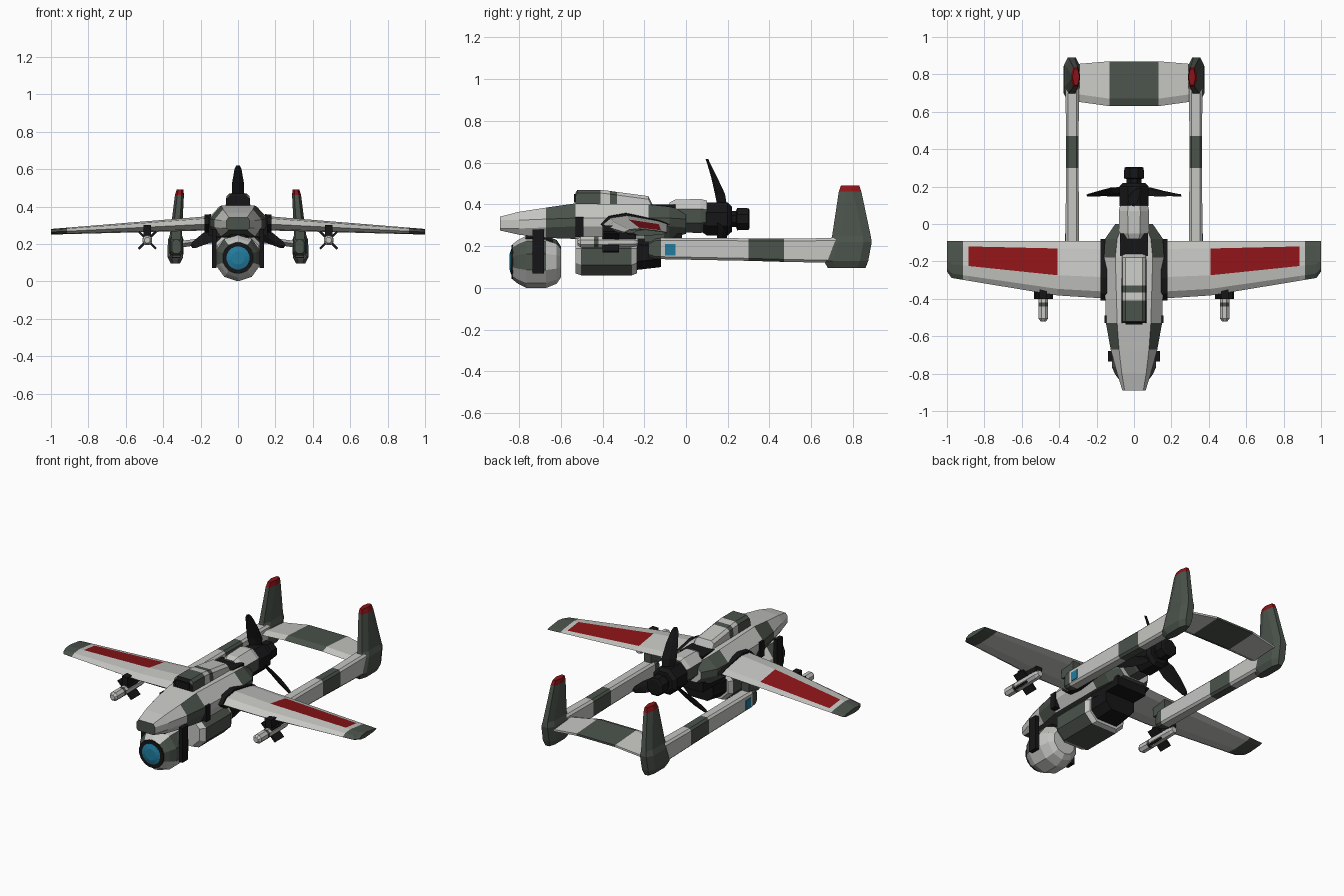
import bpy, bmesh, math
from mathutils import Vector, Matrix

if "Cube" in bpy.data.objects:
    bpy.data.objects.remove(bpy.data.objects["Cube"])

WHITE, GREY, BLACK, RED, BLUE = range(5)


def make_material(name, rgb):
    m = bpy.data.materials.new(name)
    m.use_nodes = True
    m.diffuse_color = (*rgb, 1)
    m.node_tree.nodes["Principled BSDF"].inputs["Base Color"].default_value = (*rgb, 1)
    return m


MATS = [make_material("pale grey", (0.56, 0.56, 0.54)),
        make_material("dark green grey", (0.07, 0.085, 0.07)),
        make_material("black", (0.008, 0.008, 0.009)),
        make_material("red", (0.26, 0.007, 0.009)),
        make_material("lens blue", (0.015, 0.2, 0.34))]


def loft(name, rings, rule):
    """Skin equal rings of points; rule is a colour or a function of centre and normal."""
    bm = bmesh.new()
    vs = [[bm.verts.new(p) for p in ring] for ring in rings]
    n = len(vs[0])
    for a, b in zip(vs, vs[1:]):
        for i in range(n):
            bm.faces.new((a[i], a[(i + 1) % n], b[(i + 1) % n], b[i]))
    bm.faces.new(vs[0])
    bm.faces.new(vs[-1])
    bmesh.ops.recalc_face_normals(bm, faces=bm.faces)
    for f in bm.faces:
        f.material_index = rule(f.calc_center_median(), f.normal) if callable(rule) else rule
    me = bpy.data.meshes.new(name)
    bm.to_mesh(me)
    bm.free()
    for m in MATS:
        me.materials.append(m)
    ob = bpy.data.objects.new(name, me)
    bpy.context.collection.objects.link(ob)
    return ob


def lathe(name, x, z, profile, rule, sides=8):
    """Turn (y, radius) pairs around a lengthwise axis."""
    angles = [math.tau * (i + 0.5) / sides for i in range(sides)]
    return loft(name, [[(x + r * math.cos(a), y, z + r * math.sin(a)) for a in angles]
                       for y, r in profile], rule)


def box(name, x, y, z, rule, taper=1.0):
    """Box from (min, max) spans, with the top narrowed in x by taper."""
    c, h = (x[0] + x[1]) / 2, (x[1] - x[0]) / 2
    ring = lambda k, zz: [(c - h * k, y[0], zz), (c + h * k, y[0], zz),
                          (c + h * k, y[1], zz), (c - h * k, y[1], zz)]
    return loft(name, [ring(1, z[0]), ring(taper, z[1])], rule)


# Fuselage: eight-sided sections of top, shoulder, waist and bottom
def section(y, wt, zt, ws, zs, wb, zb):
    half = [(wt, zt), (ws, zs), (ws, zs - 0.04), (wb, zb)]
    return [(w, y, z) for w, z in half] + [(-w, y, z) for w, z in reversed(half)]


def fuselage_colour(c, n):
    if n.y < -0.9:
        return GREY
    if abs(n.x) > 0.25 and (-0.7 < c.y < -0.53 or c.y > -0.2):
        return GREY
    return GREY if n.z < -0.8 else WHITE


loft("fuselage", [section(*s) for s in (
    (-0.89, 0.05, 0.342, 0.062, 0.325, 0.05, 0.275),
    (-0.8, 0.065, 0.365, 0.09, 0.325, 0.07, 0.255),
    (-0.67, 0.08, 0.385, 0.125, 0.33, 0.09, 0.24),
    (-0.53, 0.09, 0.405, 0.15, 0.335, 0.12, 0.235),
    (-0.18, 0.10, 0.40, 0.16, 0.335, 0.12, 0.235),
    (-0.08, 0.09, 0.39, 0.155, 0.335, 0.11, 0.235),
    (0.0, 0.06, 0.37, 0.10, 0.33, 0.07, 0.26))], fuselage_colour)

# Spine with its air intake and stripe
spine = [(-0.53, 0.455), (-0.52, 0.47), (-0.41, 0.47), (-0.365, 0.465), (-0.33, 0.46), (-0.18, 0.44), (-0.16, 0.4)]


def spine_colour(c, n):
    if n.y < -0.8:
        return BLACK
    return GREY if c.y < -0.41 or -0.365 < c.y < -0.33 else WHITE


loft("spine", [[(-0.068, y, 0.38), (-0.062, y, z - 0.015), (-0.045, y, z),
                (0.045, y, z), (0.062, y, z - 0.015), (0.068, y, 0.38)] for y, z in spine], spine_colour)
box("intake_mouth", (-0.045, 0.045), (-0.537, -0.528), (0.41, 0.45), BLACK)
box("rear_deck", (-0.075, 0.075), (-0.17, -0.05), (0.36, 0.4), BLACK)

# Belly pod and the block behind it
def oct_ring(y, w, z0, z1, c):
    half = [(w - c, z1), (w, z1 - c), (w, z0 + c), (w - c, z0)]
    return [(x, y, z) for x, z in half] + [(-x, y, z) for x, z in reversed(half)]


loft("belly_pod", [oct_ring(-0.53, 0.11, 0.07, 0.24, 0.05), oct_ring(-0.5, 0.135, 0.06, 0.24, 0.05),
                   oct_ring(-0.26, 0.135, 0.06, 0.24, 0.05), oct_ring(-0.235, 0.12, 0.07, 0.24, 0.05)],
     lambda c, n: GREY if -0.48 < c.y < -0.27 else WHITE)
loft("belly_block", [oct_ring(-0.25, 0.11, 0.085, 0.24, 0.04), oct_ring(-0.12, 0.1, 0.1, 0.24, 0.04)], BLACK)
box("belly_neck", (-0.1, 0.1), (-0.25, -0.02), (0.2, 0.26), BLACK)

# Sensor turret, lens and yoke
def turret_colour(c, n):
    if n.y < -0.9:
        return GREY
    if c.y < -0.67:
        return GREY if abs(n.x) > 0.55 and c.z > 0.08 else WHITE
    return GREY if c.z > 0.2 else WHITE


lathe("sensor_turret", 0, 0.125, [(-0.83, 0.085), (-0.805, 0.105), (-0.765, 0.125), (-0.67, 0.125),
                                  (-0.62, 0.105), (-0.6, 0.075)], turret_colour, 10)
lathe("lens_ring", 0, 0.125, [(-0.837, 0.083), (-0.825, 0.083)], BLACK, 16)
lathe("lens", 0, 0.125, [(-0.846, 0.035), (-0.838, 0.062), (-0.825, 0.062)], BLUE, 16)
lathe("turret_mount", 0, 0.22, [(-0.77, 0.05), (-0.64, 0.06)], BLACK)
for s, side in ((1, "left"), (-1, "right")):
    box(f"{side}_yoke_arm", (s * 0.128 - 0.012, s * 0.128 + 0.012), (-0.735, -0.68), (0.07, 0.28), BLACK)
    box(f"{side}_cheek_vent", (s * 0.14 - 0.018, s * 0.14 + 0.018), (-0.53, -0.49), (0.245, 0.34), BLACK)

# Wing: one aerofoil lofted through the span, painted by panel
UPPER = [(0, 0.45), (0.12, 0.85), (0.37, 1), (0.86, 0.65), (1, 0.45)]
LOWER = [(0.86, 0.2), (0.37, 0), (0.12, 0.1)]


def wing_ring(x, grow=0.0):
    t = (x - 0.16) / 0.84
    lead = -0.40 + max(0, x - 0.3) * 0.165 - grow
    if x > 0.98:
        lead += 0.03
    trail = -0.09 + grow
    low, high = 0.272 - 0.022 * t - grow, 0.348 - 0.068 * t + grow
    return [(x, lead + f * (trail - lead), low + h * (high - low)) for f, h in UPPER + LOWER]


def wing_colour(c, n):
    if c.x > 0.91:
        return GREY
    lead = -0.40 + max(0, c.x - 0.3) * 0.165
    f = (c.y - lead) / (-0.09 - lead)
    return RED if n.z > 0.5 and 0.41 < c.x < 0.88 and 0.4 < f < 0.83 else WHITE


def mirrored(obj, side):
    """Flip a left-hand part to the right when asked."""
    if side == "right":
        obj.data.transform(Matrix.Scale(-1, 4, (1, 0, 0)))
        obj.data.flip_normals()
    return obj


FIN = [(0.66, 0.13), (0.70, 0.25), (0.735, 0.46), (0.74, 0.49),
       (0.83, 0.49), (0.84, 0.46), (0.89, 0.22), (0.865, 0.1), (0.68, 0.11)]


def fin_rows():
    """Rows of (z, front y, back y, centre x, half thickness) going up the fin."""
    rows = [(0.095, 0.68, 0.86, 0.335, 0.025), (0.13, 0.66, 0.873, 0.335, 0.042),
            (0.22, 0.69, 0.89, 0.333, 0.042), (0.25, 0.70, 0.885, 0.332, 0.032),
            (0.462, 0.732, 0.84, 0.313, 0.024), (0.49, 0.742, 0.83, 0.31, 0.018)]
    for z, a, b, x, h in rows:
        yield [(x - h * 0.5, a, z), (x + h * 0.5, a, z), (x + h, a + 0.04, z), (x + h, b - 0.04, z),
               (x + h * 0.5, b, z), (x - h * 0.5, b, z), (x - h, b - 0.04, z), (x - h, a + 0.04, z)]


def boom_ring(y, w, z0, z1, c=0.012):
    return [(0.33 + x, yy, z) for x, yy, z in oct_ring(y, w, z0, z1, c)]


for side in ("left", "right"):
    mirrored(loft(f"{side}_wing", [wing_ring(x) for x in (0.13, 0.41, 0.885, 0.915, 0.975, 1.0)], wing_colour), side)
    mirrored(loft(f"{side}_wing_collar", [wing_ring(x, 0.01) for x in (0.145, 0.178)], BLACK), side)

    # Tail boom with dark bands, hung below the wing
    bands = [(-0.18, 0.024, 0.15, 0.22), (-0.15, 0.034, 0.14, 0.238), (-0.12, 0.036, 0.138, 0.24),
             (0.3, 0.034, 0.13, 0.238), (0.47, 0.034, 0.125, 0.236), (0.74, 0.036, 0.12, 0.24)]
    mirrored(loft(f"{side}_boom", [boom_ring(*b) for b in bands],
                  lambda c, n: GREY if c.y < -0.12 or 0.3 < c.y < 0.47 else WHITE), side)
    mirrored(box(f"{side}_boom_pylon", (0.305, 0.355), (-0.2, -0.1), (0.22, 0.29), GREY), side)
    mirrored(box(f"{side}_boom_light", (0.355, 0.37), (-0.1, -0.05), (0.155, 0.21), BLUE), side)

    # Tail fin with a red tip
    mirrored(loft(f"{side}_fin", list(fin_rows()), lambda c, n: RED if c.z > 0.46 else GREY), side)

    # Missile, its cross of fins and the pylon
    mirrored(lathe(f"{side}_missile", 0.485, 0.22, [(-0.52, 0.016), (-0.505, 0.028), (-0.44, 0.028),
             (-0.42, 0.028), (-0.25, 0.026), (-0.23, 0.018)],
             lambda c, n: GREY if -0.44 < c.y < -0.42 else WHITE), side)
    for i in range(4):
        blade = box(f"{side}_missile_fin_{i + 1}", (-0.006, 0.006), (-0.4, -0.32), (0.01, 0.066), BLACK)
        turn = Matrix.Rotation(math.radians(45 + 90 * i), 4, "Y")
        blade.data.transform(Matrix.Translation((0.485, 0, 0.22)) @ turn)
        mirrored(blade, side)
    mirrored(box(f"{side}_missile_pylon", (0.465, 0.505), (-0.4, -0.24), (0.235, 0.3), BLACK), side)

# Tailplane between the booms
tail = [(-0.31, 0.655, 0.855, 0.19), (-0.13, 0.63, 0.87, 0.215), (0.13, 0.63, 0.87, 0.215), (0.31, 0.655, 0.855, 0.19)]
loft("tailplane", [[(x, a, z + 0.01), (x, a + 0.04, z + 0.025), (x, b, z + 0.012), (x, b, z), (x, a + 0.04, z - 0.01)]
                   for x, a, b, z in tail], lambda c, n: GREY if abs(c.x) < 0.13 else WHITE)

# Engine cowling, hub and spinner
lathe("engine_cowling", 0, 0.345, [(-0.08, 0.07), (-0.05, 0.085), (0.07, 0.088), (0.1, 0.08)],
      lambda c, n: WHITE if n.z > 0.5 else GREY)
lathe("propeller_hub", 0, 0.33, [(0.08, 0.07), (0.1, 0.085), (0.2, 0.085), (0.22, 0.065)], BLACK)
lathe("spinner", 0, 0.33, [(0.21, 0.042), (0.24, 0.042), (0.245, 0.058), (0.3, 0.056), (0.305, 0.045)], BLACK)

# Three propeller blades, twisted and raked forward
BLADE = [(0.05, 0.03, 40, 0), (0.12, 0.042, 55, -0.012), (0.2, 0.034, 65, -0.04), (0.27, 0.02, 70, -0.068), (0.288, 0.01, 70, -0.075)]
for i in range(3):
    rings = []
    for r, w, pitch, rake in BLADE:
        d = Vector((math.sin(math.radians(pitch)), math.cos(math.radians(pitch)), 0))
        e = Vector((-d.y, d.x, 0)) * 0.007
        mid = Vector((0, rake * (1 if i == 0 else 0.3), r))
        rings.append([mid + d * w, mid + e, mid - d * w, mid - e])
    blade = loft(f"propeller_blade_{i + 1}", rings, BLACK)
    blade.data.transform(Matrix.Translation((0, 0.175, 0.33)) @ Matrix.Rotation(math.radians(120 * i), 4, "Y"))
